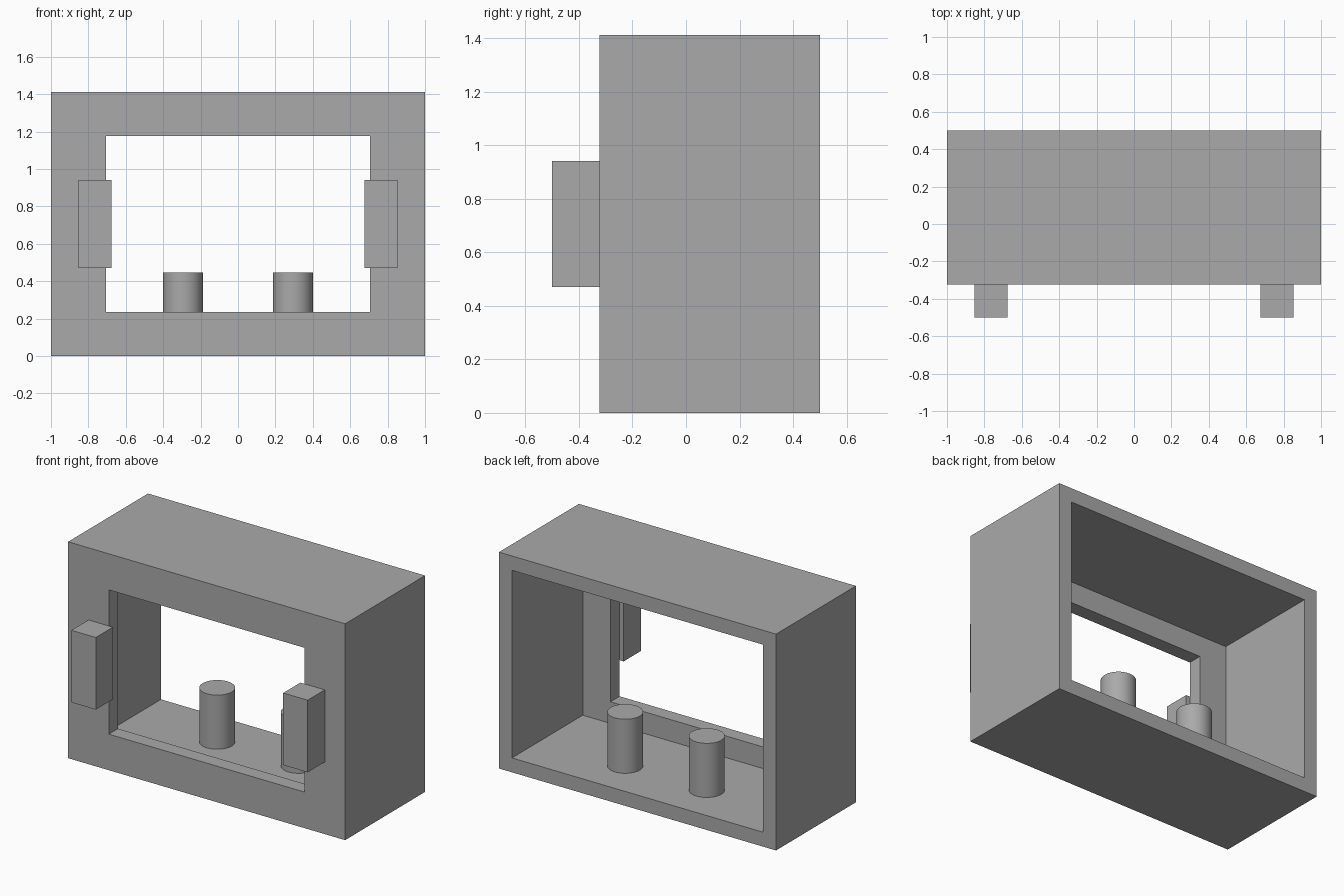
import bpy
import bmesh

if "Cube" in bpy.data.objects:
    bpy.data.objects.remove(bpy.data.objects["Cube"], do_unlink=True)

U = 2 / 34            # design unit
FRONT, BACK = -5.5 * U, 8.5 * U
HEIGHT = 24 * U
WALL = 1.6 * U

grey = bpy.data.materials.new("plain grey")
grey.use_nodes = True
colour = (0.4, 0.4, 0.4, 1)
grey.diffuse_color = colour
grey.node_tree.nodes["Principled BSDF"].inputs["Base Color"].default_value = colour


def finish(name, bm):
    bmesh.ops.recalc_face_normals(bm, faces=bm.faces)
    mesh = bpy.data.meshes.new(name)
    bm.to_mesh(mesh)
    bm.free()
    mesh.materials.append(grey)
    obj = bpy.data.objects.new(name, mesh)
    bpy.context.collection.objects.link(obj)
    return obj


def box(name, x0, x1, y0, y1, z0, z1):
    bm = bmesh.new()
    bmesh.ops.create_cube(bm, size=1)
    for v in bm.verts:
        v.co = (x0 + (v.co.x + 0.5) * (x1 - x0),
                y0 + (v.co.y + 0.5) * (y1 - y0),
                z0 + (v.co.z + 0.5) * (z1 - z0))
    return finish(name, bm)


# Housing: rectangular rings joined into a shell, open at the back,
# with a smaller window in the front wall
outer = (1, 0, HEIGHT)
cavity = (1 - WALL, WALL, HEIGHT - WALL)
window = (12 * U, 4 * U, 20 * U)
profile = [(outer, FRONT), (outer, BACK), (cavity, BACK),
           (cavity, FRONT + WALL), (window, FRONT + WALL), (window, FRONT)]
bm = bmesh.new()
rings = [[bm.verts.new((x, y, z)) for x, z in
          ((-w, z0), (w, z0), (w, z1), (-w, z1))]
         for (w, z0, z1), y in profile]
for a, b in zip(rings, rings[1:] + rings[:1]):
    for i in range(4):
        j = (i + 1) % 4
        bm.faces.new((a[i], a[j], b[j], b[i]))
finish("housing", bm)

for side, s in (("right", -1), ("left", 1)):
    # Block on the front wall beside the window
    x0, x1 = sorted((s * 11.5 * U, s * 14.5 * U))
    box(side + "_front_block", x0, x1, FRONT - 3 * U, FRONT, 8 * U, 16 * U)

    # Round post standing on the cavity floor
    bm = bmesh.new()
    bmesh.ops.create_cone(bm, cap_ends=True, segments=48, radius1=1.8 * U,
                          radius2=1.8 * U, depth=6 * U)
    bmesh.ops.translate(bm, verts=bm.verts,
                        vec=(s * 5 * U, 3.5 * U, WALL + 3 * U))
    post = finish(side + "_post", bm)
    bpy.ops.object.select_all(action="DESELECT")
    post.select_set(True)
    bpy.context.view_layer.objects.active = post
    bpy.ops.object.shade_smooth_by_angle()
